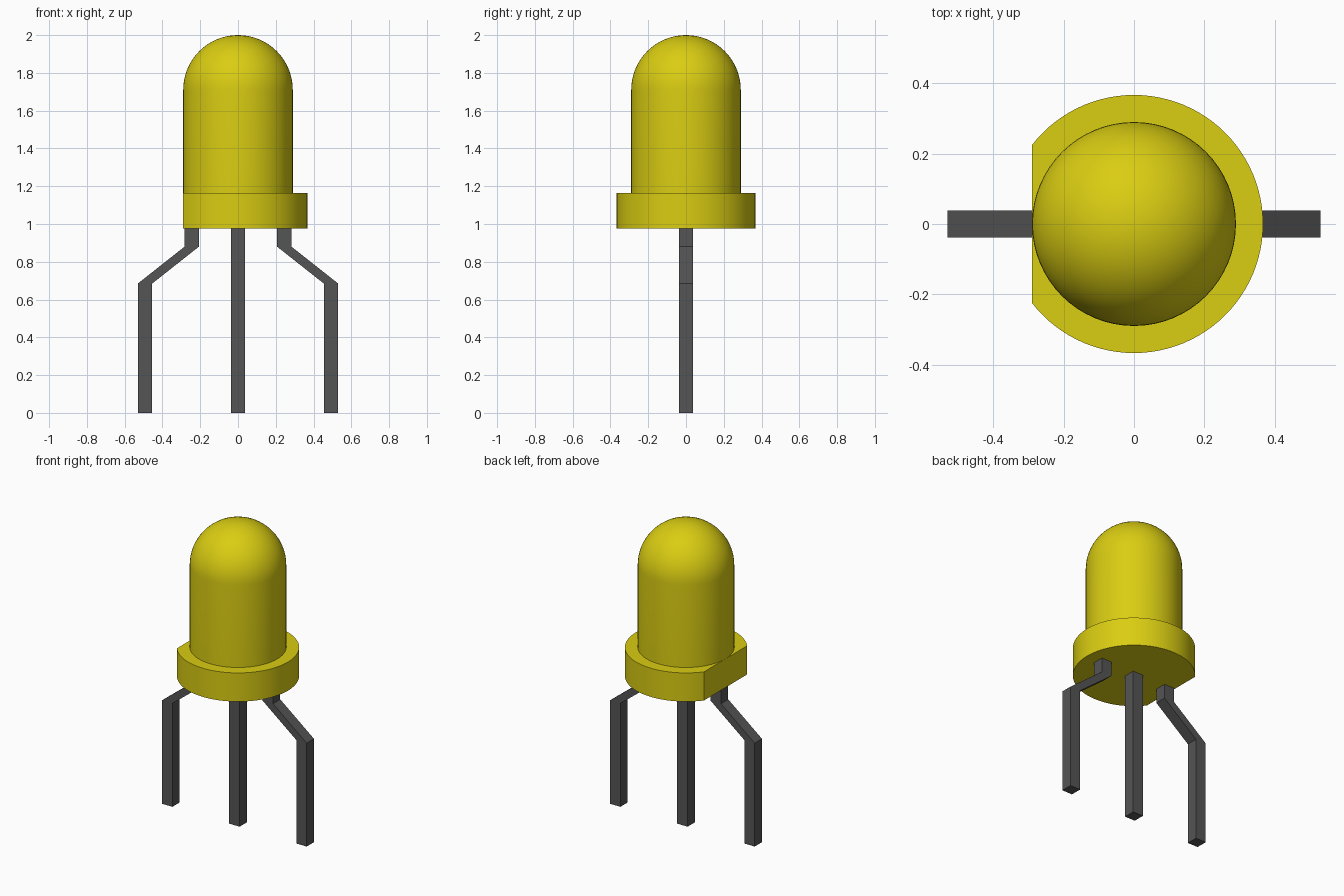
import bpy, bmesh, math
from mathutils import Vector

cube = bpy.data.objects.get("Cube")
if cube:
    bpy.data.objects.remove(cube, do_unlink=True)


def make_material(name, rgb):
    mat = bpy.data.materials.new(name)
    mat.use_nodes = True
    mat.diffuse_color = (*rgb, 1)
    mat.node_tree.nodes["Principled BSDF"].inputs["Base Color"].default_value = (*rgb, 1)
    return mat


YELLOW = make_material("yellow plastic", (0.70, 0.61, 0.006))
GREY = make_material("dark grey metal", (0.09, 0.09, 0.09))


def finish(name, bm, mat, smooth=False):
    bmesh.ops.recalc_face_normals(bm, faces=bm.faces)
    mesh = bpy.data.meshes.new(name)
    bm.to_mesh(mesh)
    bm.free()
    mesh.materials.append(mat)
    obj = bpy.data.objects.new(name, mesh)
    bpy.context.collection.objects.link(obj)
    if smooth:
        bpy.ops.object.select_all(action="DESELECT")
        obj.select_set(True)
        bpy.context.view_layer.objects.active = obj
        bpy.ops.object.shade_smooth_by_angle(angle=math.radians(30))
    return obj


def lathe(profile, steps=64):
    """Spin an (r, z) profile about the z axis."""
    bm = bmesh.new()
    verts = [bm.verts.new((r, 0, z)) for r, z in profile]
    edges = [bm.edges.new(pair) for pair in zip(verts, verts[1:])]
    bmesh.ops.spin(bm, geom=verts + edges, cent=(0, 0, 0), axis=(0, 0, 1),
                   angle=2 * math.pi, steps=steps)
    bmesh.ops.remove_doubles(bm, verts=bm.verts, dist=1e-4)
    return bm


def extrude_outline(outline, half_depth):
    """Extrude an (x, z) outline along y."""
    bm = bmesh.new()
    face = bm.faces.new([bm.verts.new((x, -half_depth, z)) for x, z in outline])
    new = bmesh.ops.extrude_face_region(bm, geom=[face])["geom"]
    bmesh.ops.translate(bm, vec=Vector((0, 2 * half_depth, 0)),
                        verts=[v for v in new if isinstance(v, bmesh.types.BMVert)])
    return bm


FLANGE_BOTTOM, FLANGE_TOP = 0.975, 1.165
RADIUS, DOME_Z = 0.29, 1.71

# Lens: straight cylinder closed by a hemisphere
ring = 16
dome = [(RADIUS * math.cos(a), DOME_Z + RADIUS * math.sin(a))
        for a in (math.pi / 2 * i / ring for i in range(ring))]
profile = [(0, FLANGE_TOP), (RADIUS, FLANGE_TOP)] + dome + [(0, DOME_Z + RADIUS)]
finish("domed_lens", lathe(profile), YELLOW, smooth=True)

# Base flange with one flat side on -x
bm = lathe([(0, FLANGE_BOTTOM), (0.367, FLANGE_BOTTOM), (0.367, FLANGE_TOP), (0, FLANGE_TOP)], 96)
cut = bmesh.ops.bisect_plane(bm, geom=bm.verts[:] + bm.edges[:] + bm.faces[:],
                             plane_co=(-RADIUS, 0, 0), plane_no=(-1, 0, 0), clear_outer=True)
bmesh.ops.holes_fill(bm, edges=[e for e in bm.edges if e.is_boundary])
finish("base_flange", bm, YELLOW, smooth=True)

# Leads: a straight centre one and two bent outwards
HALF = 0.038
finish("centre_lead", extrude_outline(
    [(-HALF, 0), (HALF, 0), (HALF, FLANGE_BOTTOM), (-HALF, FLANGE_BOTTOM)], HALF), GREY)

path = [(0.245, FLANGE_BOTTOM), (0.245, 0.88), (0.492, 0.685), (0.492, 0)]
outline = [(x + HALF, z) for x, z in path] + [(x - HALF, z) for x, z in reversed(path)]
for name, side in (("left_lead", 1), ("right_lead", -1)):
    finish(name, extrude_outline([(side * x, z) for x, z in outline], HALF), GREY)
